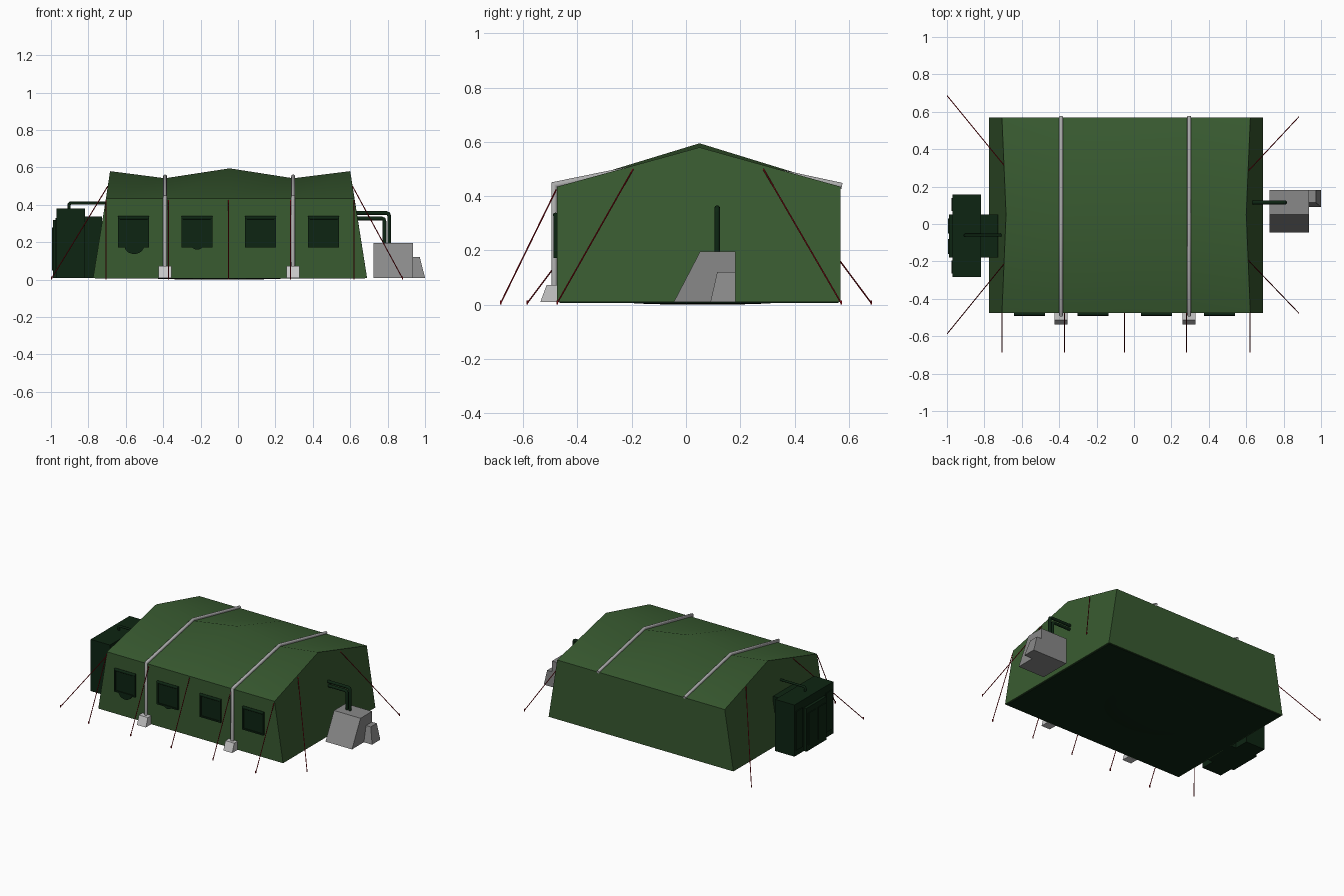
import bpy, bmesh, math
from mathutils import Vector

if "Cube" in bpy.data.objects:
    bpy.data.objects.remove(bpy.data.objects["Cube"])


def material(name, rgb):
    m = bpy.data.materials.new(name)
    m.diffuse_color = (*rgb, 1)
    m.use_nodes = True
    m.node_tree.nodes["Principled BSDF"].inputs["Base Color"].default_value = m.diffuse_color
    return m


GREEN = material("canvas green", (0.040, 0.103, 0.030))
DARK = material("dark green", (0.004, 0.018, 0.006))
GREY = material("unit grey", (0.25, 0.25, 0.25))
PALE = material("pale grey", (0.58, 0.58, 0.58))
STRAP = material("strap grey", (0.42, 0.42, 0.42))
RED = material("rope red", (0.28, 0.004, 0.008))


def finish(name, bm, mat, smooth=None):
    bmesh.ops.recalc_face_normals(bm, faces=bm.faces)
    me = bpy.data.meshes.new(name)
    bm.to_mesh(me)
    bm.free()
    me.materials.append(mat)
    ob = bpy.data.objects.new(name, me)
    bpy.context.collection.objects.link(ob)
    if smooth:
        bpy.ops.object.select_all(action='DESELECT')
        ob.select_set(True)
        bpy.context.view_layer.objects.active = ob
        bpy.ops.object.shade_smooth_by_angle(angle=math.radians(smooth))
    return ob


def loft(name, sections, mat, smooth=None):
    """Join matching closed rings of points and cap both ends."""
    bm = bmesh.new()
    rings = [[bm.verts.new(p) for p in s] for s in sections]
    for a, b in zip(rings, rings[1:]):
        for i in range(len(a)):
            j = (i + 1) % len(a)
            bm.faces.new((a[i], a[j], b[j], b[i]))
    bm.faces.new(rings[0])
    bm.faces.new(rings[-1])
    return finish(name, bm, mat, smooth)


def prism(name, profile, x0, x1, mat):
    """Extrude a (y, z) profile along x."""
    return loft(name, [[(x, y, z) for y, z in profile] for x in (x0, x1)], mat)


def box(name, x0, x1, y0, y1, z0, z1, mat):
    return prism(name, [(y0, z0), (y1, z0), (y1, z1), (y0, z1)], x0, x1, mat)


def tube(name, points, radius, mat, sides=8):
    """Sweep a round section along a path, mitred at the corners."""
    pts = [Vector(p) for p in points]
    rings = []
    for i, p in enumerate(pts):
        d0 = (p - pts[i - 1]).normalized() if i else None
        d1 = (pts[i + 1] - p).normalized() if i < len(pts) - 1 else None
        d = ((d0 or d1) + (d1 or d0)).normalized()
        # all bent paths here lie in one upright plane
        flat = Vector((pts[-1].x - pts[0].x, pts[-1].y - pts[0].y, 0)).normalized()
        side = flat.cross(Vector((0, 0, 1)))
        up = side.cross(d).normalized()
        stretch = 1 / max(0.5, d.dot(d0 or d1))
        rings.append([p + radius * (side * math.cos(t) + up * stretch * math.sin(t))
                      for t in (2 * math.pi * k / sides for k in range(sides))])
    return loft(name, rings, mat, 50)


# Tent shell: (bottom x, eave x, ridge x, ridge z) at each frame
Y0, Y1, YR, EAVE, BASE = -0.475, 0.57, 0.05, 0.435, 0.01
frames = [(-0.775, -0.706, -0.684, 0.58), (-0.39, -0.39, -0.39, 0.542),
          (-0.045, -0.045, -0.045, 0.595), (0.295, 0.295, 0.295, 0.542),
          (0.69, 0.622, 0.60, 0.58)]
loft("tent_shell", [[(b, Y0, BASE), (e, Y0, EAVE), (r, YR, zr), (e, Y1, EAVE), (b, Y1, BASE)]
                    for b, e, r, zr in frames], GREEN, 40)

# Ground sheet with a shallow bulge below
box("ground_sheet", -0.765, 0.68, Y0 + 0.008, Y1 - 0.008, 0.006, 0.012, DARK)
bm = bmesh.new()
bmesh.ops.create_uvsphere(bm, u_segments=20, v_segments=8, radius=1)
for v in bm.verts:
    v.co = (v.co.x * 0.36 - 0.1, v.co.y * 0.27 + 0.06, 0.008 + v.co.z * 0.008)
finish("ground_sheet_bulge", bm, DARK, 60)

# Straps over the roof, with an anchor weight at the front
for n, x in enumerate((-0.39, 0.295)):
    tube(f"roof_strap_{n}", [(x, -0.485, 0.04), (x, -0.485, 0.442), (x, YR, 0.551),
                             (x, 0.575, 0.438)], 0.011, STRAP)
    prism(f"anchor_weight_{n}", [(-0.537, 0.01), (-0.476, 0.01), (-0.476, 0.072), (-0.514, 0.072)],
          x - 0.035, x + 0.035, PALE)

# Front windows: panel, frame bars and rolled flap
for n, x in enumerate((-0.558, -0.22, 0.12, 0.458)):
    box(f"window_panel_{n}", x - 0.078, x + 0.078, -0.482, -0.47, 0.18, 0.33, DARK)
    for s in (-1, 1):
        box(f"window_side_{n}_{s}", x + s * 0.078 - 0.005, x + s * 0.078 + 0.005,
            -0.489, -0.47, 0.173, 0.335, DARK)
    box(f"window_sill_{n}", x - 0.082, x + 0.082, -0.489, -0.47, 0.173, 0.183, DARK)
    tube(f"window_flap_roll_{n}", [(x - 0.083, -0.481, 0.33), (x + 0.083, -0.481, 0.33)], 0.010, DARK)

# Rounded sleeves hanging under the two left windows
for n, (x, w, drop) in enumerate(((-0.555, 0.052, 0.043), (-0.218, 0.028, 0.02))):
    arc = [(x + w * math.cos(math.pi * k / 10), 0.18 - drop * math.sin(math.pi * k / 10))
           for k in range(11)]
    loft(f"window_sleeve_{n}", [[(px, y, pz) for px, pz in arc] for y in (-0.487, -0.472)], DARK)

# Guy ropes with small stakes
ropes = [((x, -0.478, 0.425), (x, -0.683, 0.006)) for x in (-0.705, -0.372, -0.05, 0.28, 0.62)]
ropes += [((0.612, -0.195, 0.5), (0.88, -0.475, 0.006)), ((0.612, 0.285, 0.5), (0.88, 0.572, 0.006)),
          ((-0.696, -0.215, 0.5), (-0.997, -0.585, 0.006)), ((-0.696, 0.315, 0.5), (-0.997, 0.683, 0.006))]
for n, (a, b) in enumerate(ropes):
    tube(f"guy_rope_{n}", [a, b], 0.0028, RED, 5)
    box(f"stake_{n}", b[0] - 0.003, b[0] + 0.003, b[1] - 0.003, b[1] + 0.003, 0, 0.016, RED)

# Climate unit at the right end
prism("climate_unit", [(-0.045, 0.01), (0.183, 0.01), (0.183, 0.196), (0.052, 0.196)],
      0.725, 0.935, GREY)
loft("climate_unit_side", [[(0.93, 0.09, 0.01), (0.93, 0.183, 0.01), (0.93, 0.183, 0.12), (0.93, 0.115, 0.12)],
                           [(0.972, 0.09, 0.01), (0.972, 0.183, 0.01), (0.972, 0.183, 0.12), (0.972, 0.115, 0.12)]],
     GREY)
loft("climate_unit_slope", [[(0.972, y, 0.01), (1.0, y, 0.01), (0.972, y + d, 0.12)]
                            for y, d in ((0.09, 0.025), (0.183, 0))], GREY)

# Two nested air ducts from the tent wall to the climate unit
for name, x, z in (("outer", 0.808, 0.356), ("inner", 0.783, 0.327)):
    tube(f"air_duct_{name}", [(0.61, 0.115, z), (x - 0.015, 0.115, z), (x - 0.004, 0.115, z - 0.004),
                              (x, 0.115, z - 0.015), (x, 0.115, 0.19)], 0.0105, DARK, 10)

# Generator cabinet at the left end, with wings, door panels and exhaust
box("generator_cabinet", -0.97, -0.817, -0.283, 0.157, 0.01, 0.38, DARK)
box("generator_outer_wing", -0.99, -0.96, -0.178, 0.05, 0.01, 0.32, DARK)
box("generator_inner_wing", -0.83, -0.727, -0.18, 0.052, 0.01, 0.338, DARK)
for y in (-0.23, 0.105):
    box(f"generator_door_{y}", -0.976, -0.96, y - 0.035, y + 0.035, 0.05, 0.33, DARK)
for y in (-0.12, -0.01):
    box(f"generator_vent_{y}", -0.995, -0.98, y - 0.04, y + 0.04, 0.05, 0.28, DARK)
tube("generator_pipe", [(-0.903, -0.06, 0.37), (-0.903, -0.06, 0.402), (-0.896, -0.06, 0.409),
                        (-0.70, -0.06, 0.409)], 0.008, DARK)
